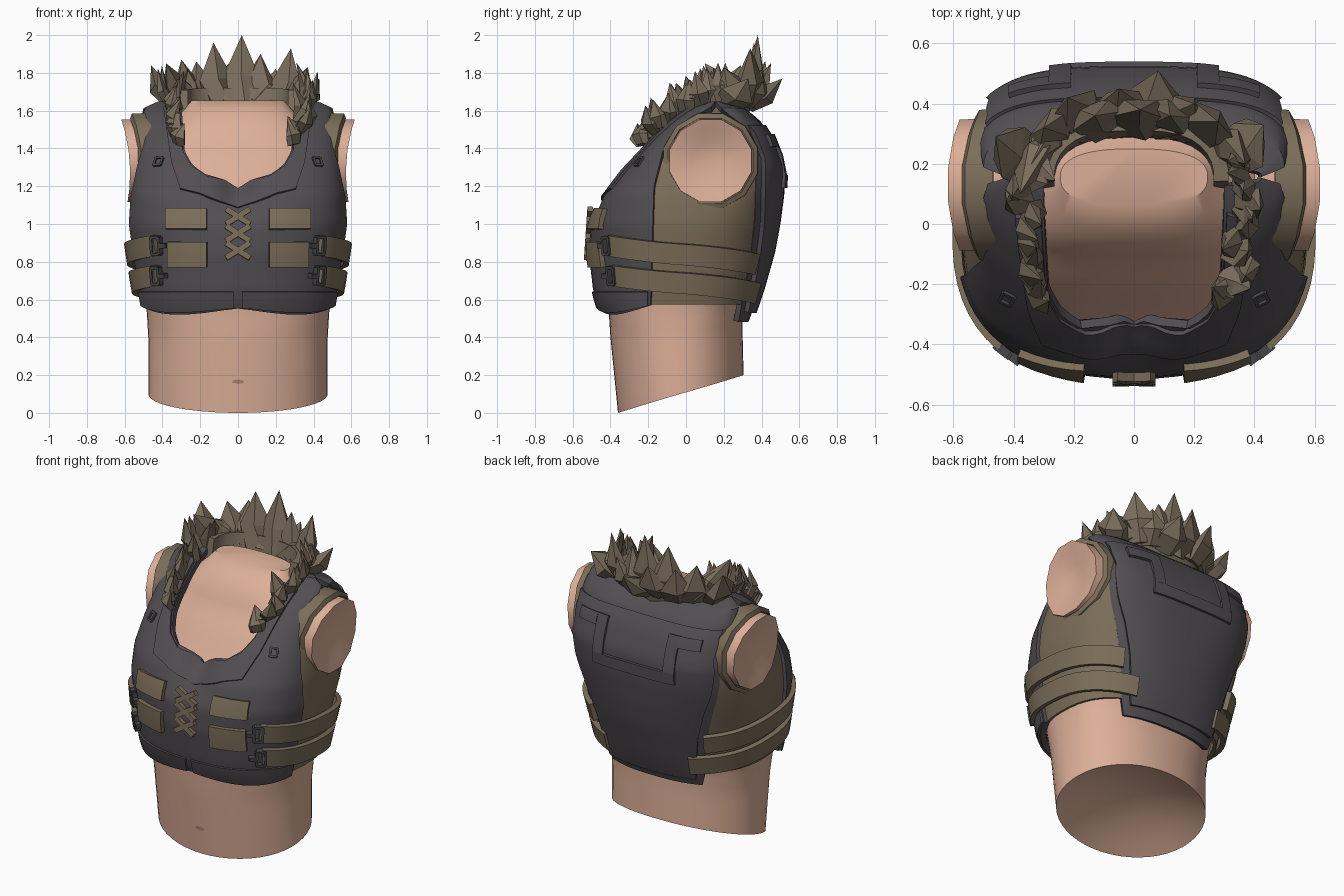
import bpy, bmesh, math, random
from mathutils import Vector, Matrix

if "Cube" in bpy.data.objects:
    bpy.data.objects.remove(bpy.data.objects["Cube"])

random.seed(4)


def material(name, rgb):
    m = bpy.data.materials.new(name)
    m.diffuse_color = (*rgb, 1)
    m.use_nodes = True
    m.node_tree.nodes["Principled BSDF"].inputs["Base Color"].default_value = m.diffuse_color
    return m


SKIN = material("skin", (0.72, 0.43, 0.315))
NAVEL = material("skin_shadow", (0.36, 0.2, 0.15))
DARK = material("charcoal_leather", (0.085, 0.077, 0.085))
METAL = material("buckle_metal", (0.065, 0.063, 0.068))
TAN = material("tan_strap", (0.20, 0.155, 0.10))
FUR = material("fur_brown", (0.195, 0.155, 0.108))

# section tables: height, half width, front y, back y, squareness
VEST = [(.48, .50, -.41, .345, 2.5), (.56, .52, -.465, .375, 2.5), (.65, .54, -.492, .405, 2.4),
        (.85, .572, -.515, .462, 2.4), (1.0, .592, -.505, .49, 2.6), (1.15, .585, -.44, .51, 3),
        (1.3, .562, -.325, .515, 3.4), (1.45, .54, -.19, .46, 3.6), (1.55, .52, -.08, .39, 3.6),
        (1.615, .50, .02, .31, 3.6), (1.65, .42, .13, .18, 3.6)]
BODY = [(0, .475, -.36, .31, 2), (.4, .475, -.40, .30, 2.2), (.55, .484, -.41, .30, 2.4),
        (.8, .525, -.45, .38, 2.4), (1.05, .535, -.42, .45, 2.6), (1.2, .53, -.30, .46, 2.8),
        (1.35, .50, -.20, .45, 2.8), (1.45, .46, -.12, .41, 2.8), (1.52, .38, -.09, .36, 2.8),
        (1.6, .29, -.03, .29, 2.6), (1.655, .245, .06, .25, 2.5)]
NECKLINE = [(1.19, 0), (1.235, .07), (1.255, .16), (1.31, .24), (1.39, .285), (1.65, .30)]
FRONT_EDGE = [(.5, -.19), (1.2, -.17), (1.4, -.12), (1.55, 0), (1.615, .13), (1.65, .155)]
BACK_EDGE = [(.48, .29), (.8, .35), (1.0, .375), (1.35, .385), (1.5, .33), (1.6, .2), (1.65, .155)]
NAPE = [(1.585, 0), (1.62, .22), (1.65, .3)]


def lerp(a, b, u):
    return a + (b - a) * u


def lookup(table, z):
    """Linear interpolation; gives a float or a list of columns."""
    z = min(max(z, table[0][0]), table[-1][0])
    for p, q in zip(table, table[1:]):
        if z <= q[0]:
            u = (z - p[0]) / (q[0] - p[0])
            r = [lerp(a, b, u) for a, b in zip(p[1:], q[1:])]
            return r if len(r) > 1 else r[0]


def surf(t, z, off=0, table=VEST):
    """Point on the body shell: t = 0 front, pi/2 side, pi back."""
    a, f, b, n = lookup(table, z)
    a, f, b = a + off, f - off, b + off
    c, s = math.cos(t), abs(math.sin(t))
    x = a * s ** (2 / n)
    y = (f + b) / 2 - (b - f) / 2 * math.copysign(abs(c) ** (2 / n), c)
    if table is VEST and c > 0:  # hollow between the chest halves
        y += .08 * math.exp(-(x / .09) ** 2) * min(1, max(0, (z - .98) / .2))
    return Vector((x, y, z + off * max(0, (z - 1.4) / .25)))


def t_x(x, z):
    a, _, _, n = lookup(VEST, z)
    return math.asin(min(1, x / a) ** (n / 2))


def t_y(y, z):
    a, f, b, n = lookup(VEST, z)
    c = max(-1, min(1, ((f + b) / 2 - y) / ((b - f) / 2)))
    return math.acos(math.copysign(abs(c) ** (n / 2), c))


def front(x, z, off):
    return surf(t_x(x, z), z, off)


def back(x, z, off):
    return surf(math.pi - t_x(x, z), z, off)


def finish(name, bm, mat, thick=0, mirror=True, angle=35):
    me = bpy.data.meshes.new(name)
    bm.to_mesh(me)
    bm.free()
    me.materials.append(mat)
    ob = bpy.data.objects.new(name, me)
    bpy.context.collection.objects.link(ob)
    if mirror:
        ob.modifiers.new("mirror", 'MIRROR')
    if thick:
        m = ob.modifiers.new("thickness", 'SOLIDIFY')
        m.thickness, m.offset = thick, -1
    bpy.ops.object.select_all(action='DESELECT')
    bpy.context.view_layer.objects.active = ob
    ob.select_set(True)
    bpy.ops.object.convert(target='MESH')
    if angle:
        bpy.ops.object.shade_smooth_by_angle(angle=math.radians(angle))


def sheet(name, fn, nu, nv, mat, thick=0, cap=False):
    bm = bmesh.new()
    g = [[bm.verts.new(fn(i / nu, j / nv)) for i in range(nu + 1)] for j in range(nv + 1)]
    for j in range(nv):
        for i in range(nu):
            bm.faces.new((g[j][i], g[j][i + 1], g[j + 1][i + 1], g[j + 1][i]))
    if cap:
        bm.faces.new(g[-1])
    bmesh.ops.remove_doubles(bm, verts=bm.verts, dist=1e-5)
    finish(name, bm, mat, thick)


def patch(name, side, x0, x1, z0, z1, off, mat, thick=.03):
    sheet(name, lambda u, v: side(lerp(x0, x1, u), lerp(z0, z1, v), off), 4, 2, mat, thick)


def bars(name, t, z, off, parts, depth, mat, mirror=True):
    """Small boxes (dx, dz, width, height, turn) lying on the shell."""
    p = surf(t, z, off)
    tan = (surf(t + .02, z) - surf(t - .02, z)).normalized() if t > .02 else Vector((1, 0, 0))
    up = (surf(t, z + .02) - surf(t, z - .02)).normalized()
    nor = tan.cross(up).normalized()
    up = nor.cross(tan)
    frame = Matrix((tan, up, nor)).transposed().to_4x4()
    bm = bmesh.new()
    for dx, dz, w, h, turn in parts:
        m = (Matrix.Translation(p) @ frame @ Matrix.Translation((dx, dz, 0))
             @ Matrix.Rotation(math.radians(turn), 4, 'Z') @ Matrix.Diagonal((w, h, depth, 1)))
        bmesh.ops.create_cube(bm, size=1, matrix=m)
    finish(name, bm, mat, mirror=mirror)


# torso with slanted waist cut, hollowed underside and short neck
def torso(u, v):
    t = u * math.pi
    low = .2 * (surf(t, 0, 0, BODY).y + .36) / .67
    return surf(t, lerp(low, 1.655, v), 0, BODY)


def underside(u, v):
    mid = Vector((0, -.025, .1))
    return mid + (torso(u, 0) - mid) * v + Vector((0, 0, .1 * (1 - v * v)))


sheet("torso", torso, 24, 36, SKIN, cap=True)
sheet("waist_underside", underside, 24, 6, SKIN)
bm = bmesh.new()
bmesh.ops.create_circle(bm, cap_ends=True, segments=6, radius=1, matrix=Matrix.Translation(
    (0, surf(0, .165, 0, BODY).y - .003, .165)) @ Matrix.Rotation(math.pi / 2, 4, 'X')
    @ Matrix.Diagonal((.035, .012, 1, 1)))
finish("navel", bm, NAVEL, mirror=False)


# arm stubs and armhole trims: loops around the arm axis
def arm_loop(name, profile, mat, closed):
    bm = bmesh.new()
    rows = []
    for x, r, lean, pinch in profile:
        row = []
        for k in range(12):
            a = 2 * math.pi * (k + .5) / 12
            c, s = math.cos(a), math.sin(a)
            row.append(bm.verts.new((x + lean * s - pinch * c * c, .13 + r * c, 1.335 + r * s)))
        rows.append(row)
    for p, q in zip(rows, rows[1:] + rows[:1] if closed else rows[1:]):
        for k in range(12):
            n = (k + 1) % 12
            bm.faces.new((p[k], p[n], q[n], q[k]))
    if not closed:
        bm.faces.new(rows[-1])
    bmesh.ops.recalc_face_normals(bm, faces=bm.faces)
    finish(name, bm, mat)


arm_loop("arm_stub", [(.40, .23, 0, 0), (.603, .225, .017, .03), (.585, .17, .012, .015),
                      (.56, .10, .005, 0), (.55, .04, 0, 0)], SKIN, False)
arm_loop("armhole_trim", [(.47, .262, 0, .02), (.565, .258, 0, .055), (.575, .232, 0, .05),
                          (.47, .232, 0, .02)], TAN, True)


# vest front halves, back shell and side panels
def vest_front(u, v):
    z = lerp(.52 + .04 * (2 * u - .9) ** 2, 1.648, v)
    return surf(lerp(t_x(lookup(NECKLINE, z), z), t_y(lookup(FRONT_EDGE, z), z), u), z)


def vest_back(u, v):
    z = lerp(.48, 1.648, v)
    return surf(lerp(t_y(lookup(BACK_EDGE, z), z), math.pi - t_x(lookup(NAPE, z), z), u), z,
                -.015 if z < 1.5 else 0)


def back_plate(u, v):
    z = lerp(.53, 1.52, v)
    return surf(lerp(t_y(lookup(BACK_EDGE, z), z) + .12, math.pi, u), z, .01)


def side_panel(u, v):
    z = lerp(.575, 1.6, v)
    return surf(lerp(t_y(lookup(FRONT_EDGE, z) - .03, z), t_y(lookup(BACK_EDGE, z) + .03, z), u), z, -.018)


def hem(u, v):
    z = lerp(.53 + .03 * (2 * u - .9) ** 2, .64, v)
    return surf(lerp(t_x(.02, z), t_y(-.2, z), u), z, lerp(.014, .01, v))


sheet("vest_front", vest_front, 14, 40, DARK, .035)
sheet("vest_back", vest_back, 14, 34, DARK, .03)
sheet("back_plate", back_plate, 14, 24, DARK, .03)
sheet("side_panel", side_panel, 10, 22, TAN, .02)
sheet("front_hem", hem, 12, 2, DARK, .03)

# raised collar border along the neckline
INNER = [(0, 0, 1.19), (.15, .07, 1.235), (.3, .16, 1.255), (.45, .24, 1.31), (.6, .285, 1.39), (1, .30, 1.62)]
OUTER = [(0, 0, 1.09), (.15, .09, 1.12), (.3, .20, 1.165), (.45, .30, 1.19), (.6, .345, 1.33), (1, .385, 1.61)]


def collar(u, v):
    (xa, za), (xb, zb) = lookup(INNER, v), lookup(OUTER, v)
    return front(lerp(xa, xb, u), lerp(za, zb, u), .014)


sheet("collar_border", collar, 4, 20, DARK, .03)

# raised yoke on the back
for i, (x0, x1, z0, z1) in enumerate([(.27, 0, 1.19, 1.26), (.27, .2, 1.26, 1.47), (.40, .27, 1.41, 1.47)]):
    patch(f"back_yoke_{i + 1}", back, x0, x1, z0, z1, .026, DARK)

# chest pads, centre lacing and shoulder tabs
patch("upper_chest_pad", front, .16, .37, .975, 1.085, .026, TAN)
patch("lower_chest_pad", front, .16, .36, .77, .905, .026, TAN)
laces = [(0, dz, .15, .03, s) for dz in (-.09, 0, .09) for s in (32, -32)]
bars("lacing", 0, .95, .008, laces, .03, TAN, mirror=False)


def frame_bars(w, h, b):
    return [(0, h / 2, w, b, 0), (0, -h / 2, w, b, 0), (-w / 2, 0, b, h, 0), (w / 2, 0, b, h, 0)]


bars("shoulder_tab", t_x(.42, 1.33), 1.33, .002, frame_bars(.04, .05, .012), .016, METAL)


# side straps with small buckles at their front ends
def strap(name, z_front, z_back):
    ta, tb = t_x(.425, z_front), t_y(.36, z_back)

    def f(u, v):
        z = lerp(z_front, z_back, u) + lerp(-.055, .055, v)
        return surf(lerp(ta, tb, u), z, .026)
    sheet(name, f, 16, 2, TAN, .03)
    bars(name + "_buckle", t_x(.42, z_front), z_front, .018,
         frame_bars(.05, .09, .016) + [(-.045, 0, .05, .025, 0)], .03, METAL)


strap("upper_strap", .885, .785)
strap("lower_strap", .725, .63)


# fur collar: band behind the neck and leaf-shaped spikes around it
def band(u, v):
    a = lerp(math.radians(-5), math.pi / 2, 1 - u)
    return Vector((.315 * max(0, math.cos(a)) ** .7 if u > 0 else 0,
                   .13 + .20 * math.sin(a) + .03 * v, lerp(1.56, 1.71, v)))


sheet("fur_band", lambda u, v: band(1 - u, v), 8, 2, FUR, .05)


def spike(bm, base, tip, r):
    base, tip = Vector(base), Vector(tip)
    d = tip - base
    out = Vector((base.x, base.y - .08, 0)).normalized()
    side = d.cross(out).normalized()
    flat = d.cross(side).normalized()
    rings = []
    for along, size, bow in ((0, .8, 0), (.4, 1, .025)):
        c = base + d * along + out * bow
        roll = random.uniform(0, 1.2)
        rings.append([bm.verts.new(c + size * r * (side * math.cos(a + roll) + flat * .55 * math.sin(a + roll)))
                      for a in (k * 2 * math.pi / 5 for k in range(5))])
    top = bm.verts.new(tip)
    bm.faces.new(rings[0][::-1])
    for k in range(5):
        n = (k + 1) % 5
        bm.faces.new((rings[0][k], rings[0][n], rings[1][n], rings[1][k]))
        bm.faces.new((rings[1][k], rings[1][n], top))


TIPS = [(-.46, .29, 1.84), (-.38, .10, 1.85), (-.30, .32, 1.87), (-.22, .42, 1.86), (-.13, .36, 1.96),
        (.02, .38, 2.0), (.08, .51, 1.77), (.12, .36, 1.90), (.28, .34, 1.93), (.37, .20, 1.83),
        (.43, .33, 1.77), (.20, .40, 1.82), (-.05, .45, 1.85), (-.34, .2, 1.8)]
PATH = [(0, .31, -.23, 1.42), (.3, .33, -.12, 1.52), (.6, .33, .03, 1.61), (1, .32, .2, 1.65)]
bm = bmesh.new()
for x, y, z in TIPS:
    spike(bm, (x * .74, .32 - .9 * max(0, abs(x) - .2) ** 1.5, 1.63), (x, y, z), .1)
for s in (-1, 1):
    for k in range(12):
        u = k / 11
        x, y, z = lookup(PATH, u)
        x += random.uniform(-.03, .03)
        spike(bm, (s * x, y, z), (s * (x + random.uniform(-.05, .08)), y - .02 + random.uniform(-.04, .03),
                                  z + lerp(.13, .19, u) + random.uniform(-.02, .03)), .055)
bmesh.ops.recalc_face_normals(bm, faces=bm.faces)
finish("fur_collar", bm, FUR, mirror=False, angle=0)
